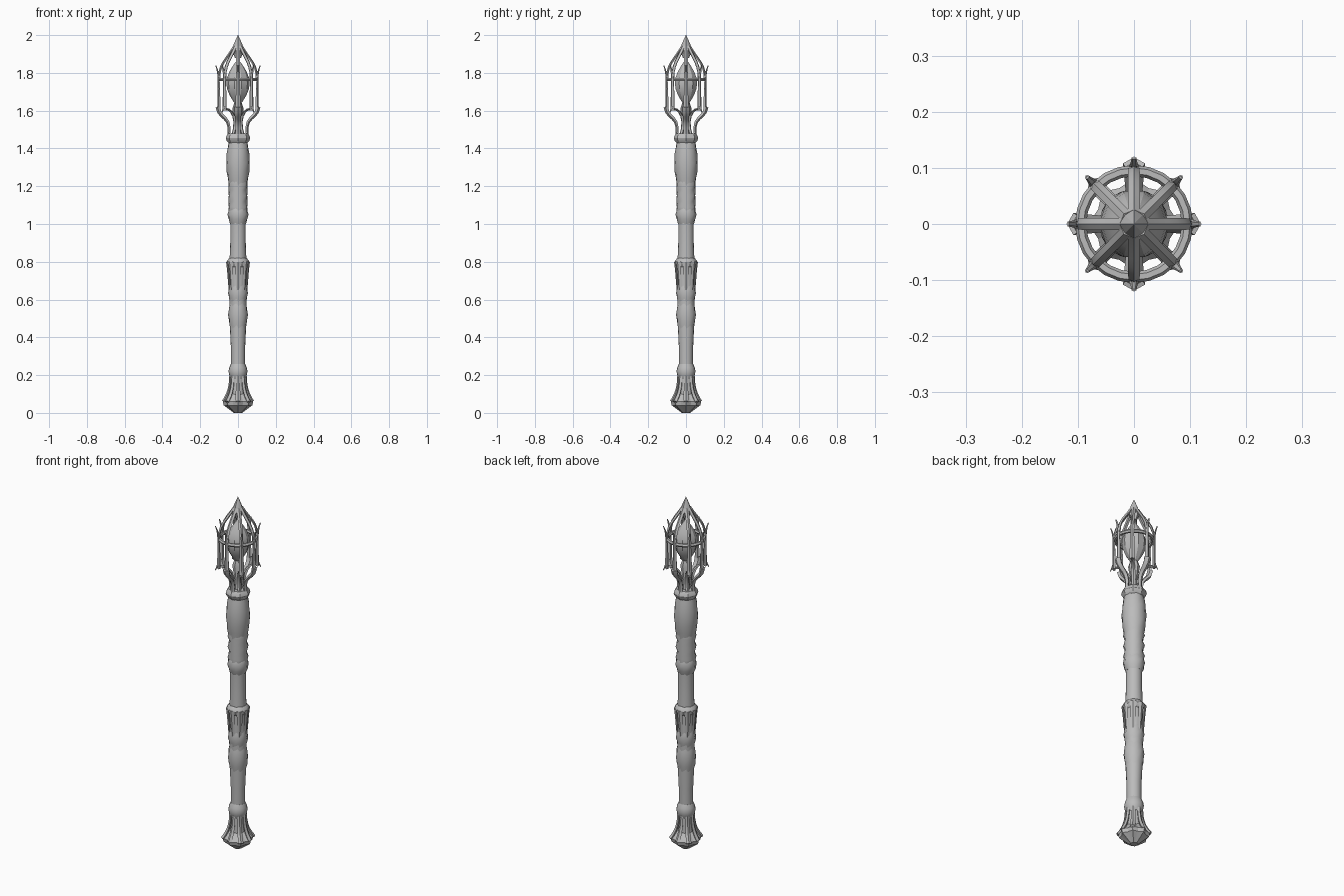
import bpy, bmesh, math
from math import sin, cos, pi, tau
from mathutils import Vector
from mathutils.geometry import interpolate_bezier

if "Cube" in bpy.data.objects:
    bpy.data.objects.remove(bpy.data.objects["Cube"])

grey = bpy.data.materials.new("worn_grey_metal")
grey.use_nodes = True
colour = (.5, .5, .5, 1)
grey.diffuse_color = colour
grey.node_tree.nodes["Principled BSDF"].inputs["Base Color"].default_value = colour

CARDINAL = [tau * i / 4 for i in range(4)]
DIAGONAL = [angle + tau / 8 for angle in CARDINAL]
EIGHT = CARDINAL + DIAGONAL


def finish(name, bm, smooth_angle=30):
    bmesh.ops.recalc_face_normals(bm, faces=bm.faces[:])
    mesh = bpy.data.meshes.new(name)
    bm.to_mesh(mesh)
    bm.free()
    mesh.materials.append(grey)
    part = bpy.data.objects.new(name, mesh)
    bpy.context.collection.objects.link(part)
    bpy.ops.object.select_all(action="DESELECT")
    part.select_set(True)
    bpy.context.view_layer.objects.active = part
    bpy.ops.object.shade_smooth_by_angle(angle=math.radians(smooth_angle))


def loft(bm, rings, closed=False):
    """Skin a list of vertex rings, capping the ends unless closed."""
    pairs = list(zip(rings, rings[1:]))
    if closed:
        pairs.append((rings[-1], rings[0]))
    else:
        bm.faces.new(rings[0])
        bm.faces.new(rings[-1])
    for lower, upper in pairs:
        for i in range(len(lower)):
            bm.faces.new((lower[i - 1], lower[i], upper[i], upper[i - 1]))


def swell(low, high, waist, belly, steps=4):
    """Rounded bulge as (radius, z) points."""
    return [(waist + (belly - waist) * sin(pi * k / steps), low + (high - low) * k / steps)
            for k in range(steps + 1)]


def turned(name, profile, sides=16, lobes=8, depth=0, carved=False, closed=False,
           smooth_angle=30):
    """Turn (radius, z) points about z; lobes flute it, carved flips them row by row."""
    bm = bmesh.new()
    rings = []
    for row, (radius, z) in enumerate(profile):
        flute = -depth if carved and row % 2 else depth
        ring = []
        for i in range(sides):
            angle = tau * i / sides
            r = radius * (1 + flute * cos(lobes * angle))
            ring.append(bm.verts.new((r * cos(angle), r * sin(angle), z)))
        rings.append(ring)
    loft(bm, rings, closed)
    finish(name, bm, smooth_angle)


def ribs(name, controls, start, end, angles, thickness=.6, steps=7):
    """Ridged bars along a rising curve of (radius, z), their half width going start to end."""
    path = interpolate_bezier(*[Vector((r, 0, z)) for r, z in controls], steps)
    section = ((-1, -.6), (-1, .6), (.1, 1), (1, 0), (.1, -1))
    bm = bmesh.new()
    for angle in angles:
        out = Vector((cos(angle), sin(angle), 0))
        side = Vector((-sin(angle), cos(angle), 0))
        rings = []
        for i, point in enumerate(path):
            width = start + (end - start) * i / (steps - 1)
            along = (path[min(i + 1, steps - 1)] - path[max(i - 1, 0)]).normalized()
            normal = out * along.z - Vector((0, 0, along.x))
            centre = out * point.x + Vector((0, 0, point.z))
            rings.append([bm.verts.new(centre + (normal * thickness * n + side * s) * width)
                          for n, s in section])
        loft(bm, rings)
    finish(name, bm)


# Pommel: faceted point, recessed core, flared ribs and a ring
turned("pommel_point", [(.02, 0), (.07, .04), (.075, .06), (.04, .1)],
       depth=.08, smooth_angle=15)
turned("pommel_core", [(.04, .08), (.035, .2)])
ribs("pommel_ribs", [(.077, .06), (.06, .09), (.04, .12), (.04, .2)], .014, .01, CARDINAL)
ribs("pommel_corner_ribs", [(.083, .06), (.06, .09), (.04, .12), (.04, .2)],
     .014, .01, DIAGONAL)
turned("pommel_ring", swell(.18, .26, .038, .05))

# Lower shaft with two knuckles
turned("lower_shaft", [(.037, .2), (.038, .35), (.045, .5), (.046, .8)])
turned("lower_knuckle", swell(.44, .6, .04, .051), depth=.03, carved=True)
turned("upper_knuckle", swell(.59, .68, .044, .051), depth=.04, carved=True)

# Leaf collar in the middle of the shaft
ribs("collar_leaves", [(.045, .64), (.05, .7), (.05, .75), (.056, .8)],
     .008, .018, EIGHT, thickness=.4)
turned("collar_rim", swell(.77, .82, .044, .06), depth=.03)

# Upper shaft, carved grip and the swelling below the head
turned("upper_shaft", [(.045, .8), (.041, .9), (.041, 1), (.045, 1.1)])
turned("grip_knuckle", swell(1, 1.1, .041, .054), depth=.04, carved=True)
turned("carved_grip", [(.047 + .005 * (row % 2), 1.06 + .03 * row) for row in range(7)],
       lobes=4, depth=.06, carved=True)
turned("grip_swelling", swell(1.2, 1.45, .047, .062, steps=6), lobes=4, depth=.03, carved=True)
turned("head_collar", swell(1.43, 1.48, .05, .063), depth=.03)

# Open stem carrying the cage
turned("stem_core", [(.025, 1.47), (.017, 1.53), (.03, 1.61), (.02, 1.64)], sides=8)
ribs("stem_prongs", [(.05, 1.46), (.03, 1.58), (.1, 1.55), (.107, 1.62)], .012, .02, CARDINAL)
ribs("stem_struts", [(.04, 1.47), (0, 1.55), (.04, 1.61), (.1, 1.61)], .01, .009, DIAGONAL)

# Cage bars with hooked ends and a band around them
ribs("cage_bars", [(.102, 1.6), (.1, 1.75), (.1, 1.8), (.118, 1.84)], .014, .004, EIGHT)
ribs("cage_spurs", [(.12, 1.59), (.11, 1.61), (.1, 1.63), (.1, 1.66)], .003, .012, DIAGONAL)
turned("cage_band", [(.095 + .01 * cos(tau * k / 6), 1.765 + .01 * sin(tau * k / 6))
                     for k in range(6)], sides=24, closed=True)

# Arched roof ribs meeting under the spire
ribs("roof_ribs", [(.1, 1.77), (.1, 1.85), (.06, 1.87), (.02, 1.94)], .01, .011, EIGHT)
turned("spire", [(.015, 1.88), (.031, 1.92), (.02, 1.955), (.001, 2)],
       sides=8, lobes=4, depth=.08, smooth_angle=15)

# Faceted orb held inside the cage
turned("inner_orb", swell(1.62, 1.87, .004, .062, steps=8), sides=10, smooth_angle=25)
